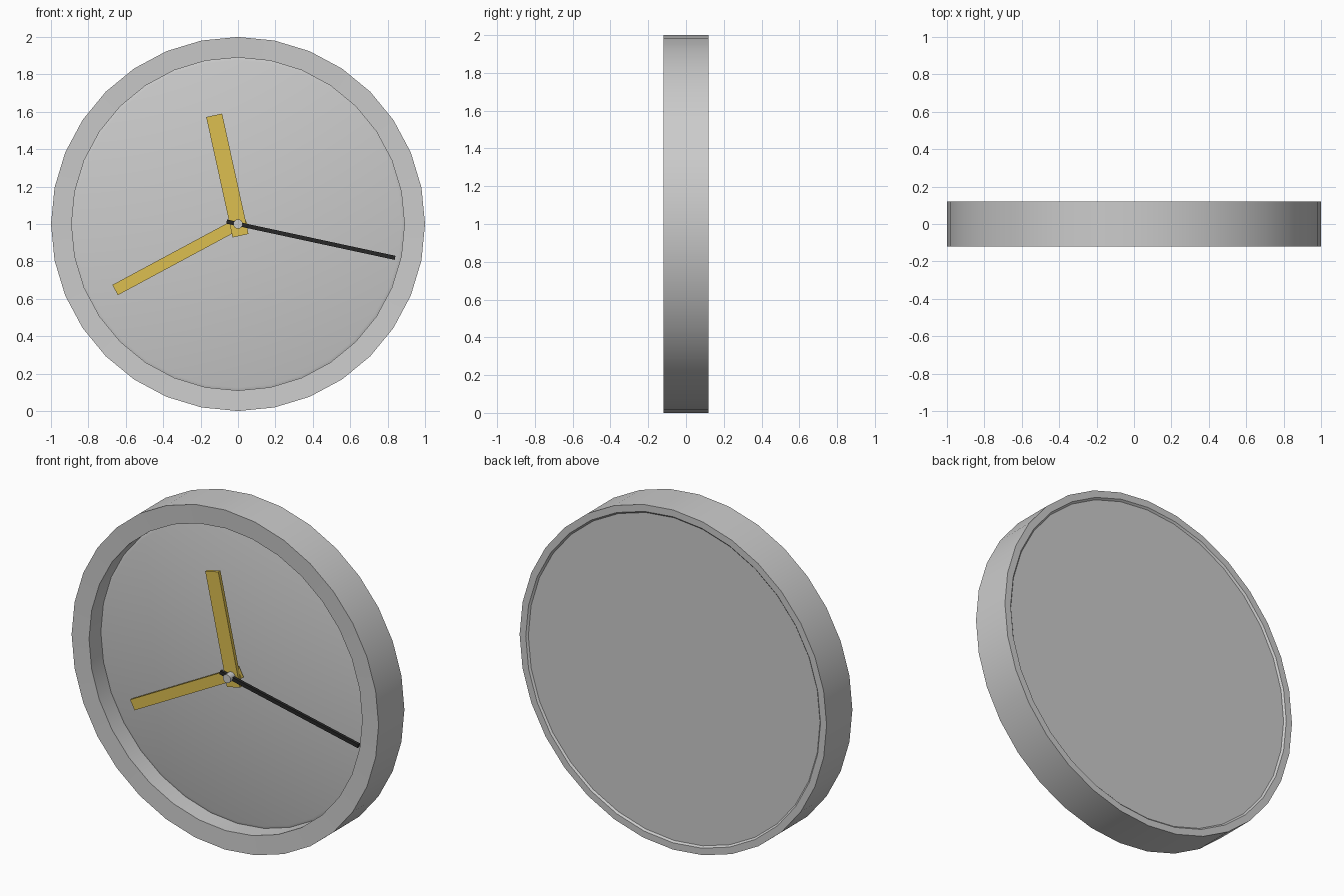
import bpy, bmesh, math
from mathutils import Matrix, Vector

if "Cube" in bpy.data.objects:
    bpy.data.objects.remove(bpy.data.objects["Cube"])

SIDES = 32
CENTRE = Vector((0, 0, 1))


def material(name, rgb):
    m = bpy.data.materials.new(name)
    m.diffuse_color = (*rgb, 1)
    m.use_nodes = True
    m.node_tree.nodes["Principled BSDF"].inputs["Base Color"].default_value = m.diffuse_color
    return m


def finish(bm, name, mat=None, smooth=False):
    bmesh.ops.recalc_face_normals(bm, faces=bm.faces)
    me = bpy.data.meshes.new(name)
    bm.to_mesh(me)
    bm.free()
    ob = bpy.data.objects.new(name, me)
    bpy.context.collection.objects.link(ob)
    if mat:
        me.materials.append(mat)
    if smooth:
        bpy.ops.object.select_all(action='DESELECT')
        ob.select_set(True)
        bpy.context.view_layer.objects.active = ob
        bpy.ops.object.shade_smooth_by_angle(angle=math.radians(35))
    return ob


def lathe(name, profile, sides=SIDES, mat=None):
    """Turn a (radius, y) profile about the clock axis and cap both ends."""
    bm = bmesh.new()
    rings = []
    for r, y in profile:
        rings.append([bm.verts.new((r * math.cos(i * math.tau / sides), y,
                                    1 + r * math.sin(i * math.tau / sides)))
                      for i in range(sides)])
    for a, b in zip(rings, rings[1:]):
        for i in range(sides):
            j = (i + 1) % sides
            bm.faces.new((a[i], a[j], b[j], b[i]))
    bm.faces.new(rings[0])
    bm.faces.new(rings[-1])
    return finish(bm, name, mat, smooth=True)


def hand(name, tip, tail, width, y_front, y_back, mat):
    """Flat bar pivoting on the clock centre, pointing at tip (x, z)."""
    dx, dz = tip[0], tip[1] - 1
    length = math.hypot(dx, dz)
    bm = bmesh.new()
    bmesh.ops.create_cube(bm, size=1)
    place = (Matrix.Translation(CENTRE)
             @ Matrix.Rotation(-math.atan2(dz, dx), 4, 'Y')
             @ Matrix.Translation(((length - tail) / 2, (y_front + y_back) / 2, 0))
             @ Matrix.Diagonal((length + tail, y_back - y_front, width, 1)))
    bmesh.ops.transform(bm, matrix=place, verts=bm.verts)
    return finish(bm, name, mat)


gold = material("gold", (0.72, 0.52, 0.08))
black = material("black", (0.02, 0.02, 0.02))
white = material("white", (0.9, 0.9, 0.9))

# Case: shallow recessed back, outer wall, front rim, inner wall, dial face
lathe("clock_case", [(0.95, 0.11), (0.96, 0.12), (1.0, 0.12), (1.0, -0.12),
                     (0.89, -0.115), (0.89, -0.005), (0.875, -0.01)])

# Hands, stacked from the dial outwards
hand("minute_hand", (-0.657, 0.647), 0.045, 0.062, -0.045, -0.025, gold)
hand("hour_hand", (-0.1275, 1.581), 0.064, 0.087, -0.062, -0.042, gold)
hand("second_hand", (0.84, 0.819), 0.062, 0.022, -0.084, -0.066, black)

# Centre pin
lathe("centre_pin", [(0.025, -0.01), (0.025, -0.105)], 16, white)
